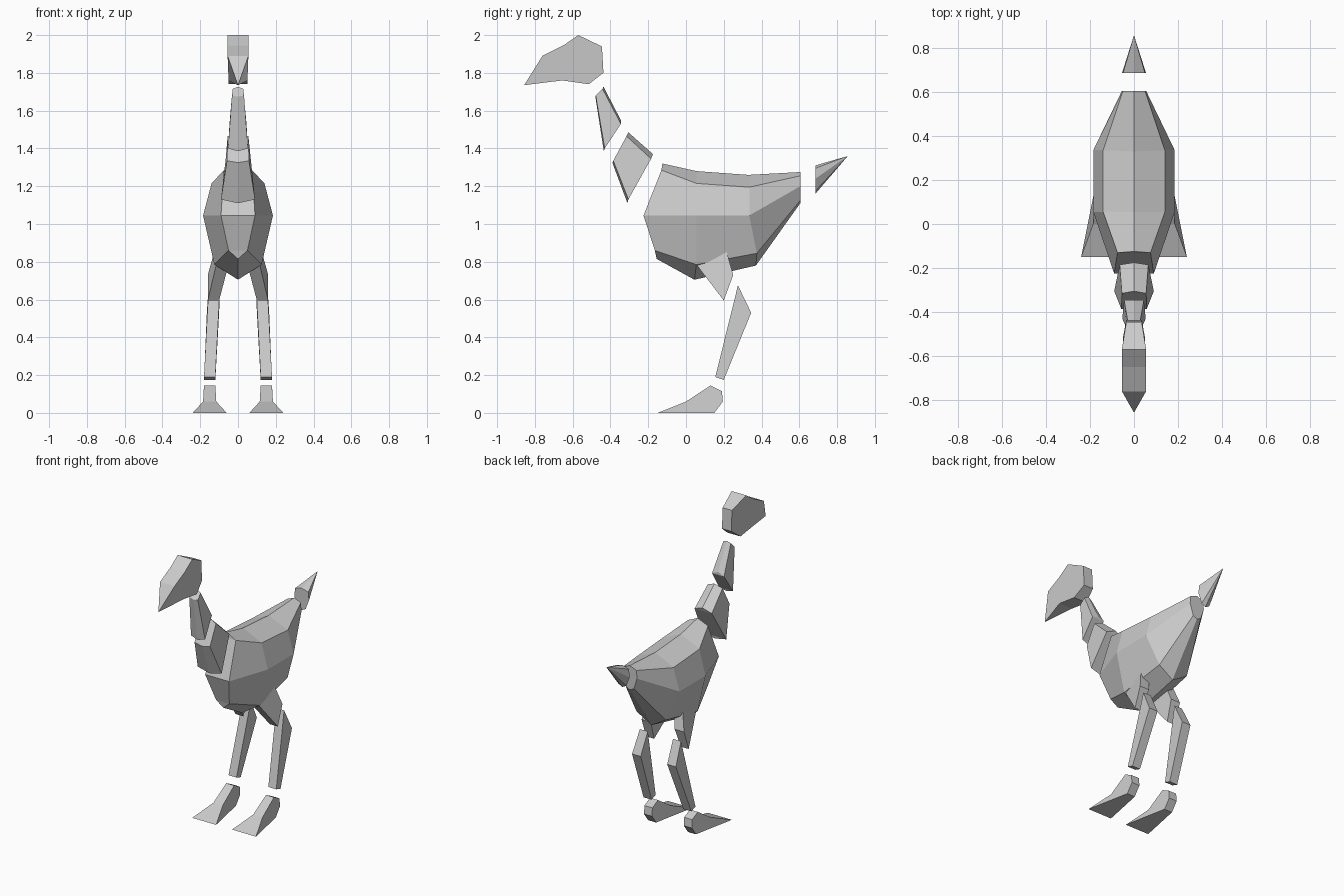
import bpy, bmesh

if "Cube" in bpy.data.objects:
    bpy.data.objects.remove(bpy.data.objects["Cube"])

grey = bpy.data.materials.new("plain grey")
grey.diffuse_color = (0.6, 0.6, 0.6, 1)
grey.use_nodes = True
grey.node_tree.nodes["Principled BSDF"].inputs["Base Color"].default_value = grey.diffuse_color


def finish(name, verts, faces):
    """Make a flat-shaded object, welding doubled points and fixing normals."""
    mesh = bpy.data.meshes.new(name)
    mesh.from_pydata(verts, [], faces)
    bm = bmesh.new()
    bm.from_mesh(mesh)
    bmesh.ops.remove_doubles(bm, verts=bm.verts, dist=0.0005)
    bmesh.ops.recalc_face_normals(bm, faces=bm.faces)
    bm.to_mesh(mesh)
    bm.free()
    mesh.materials.append(grey)
    obj = bpy.data.objects.new(name, mesh)
    bpy.context.collection.objects.link(obj)
    return obj


def slab(name, profile, side=1):
    """Side profile of (y, z, inner x, outer x) points, closed on both sides."""
    n = len(profile)
    verts = [(side * p[2], p[0], p[1]) for p in profile]
    verts += [(side * p[3], p[0], p[1]) for p in profile]
    faces = [list(range(n)), list(range(n, 2 * n))]
    faces += [(i, (i + 1) % n, n + (i + 1) % n, n + i) for i in range(n)]
    return finish(name, verts, faces)


def loft(name, rings):
    """Join half rings of (x, y, z) running centre to centre, mirrored in x."""
    m = len(rings[0])
    verts, faces = [], []
    for ring in rings:
        verts += ring + [(-x, y, z) for x, y, z in ring[-2:0:-1]]
    n = 2 * m - 2
    for r in range(len(rings) - 1):
        for i in range(n):
            a, b = r * n + i, r * n + (i + 1) % n
            faces.append((a, b, b + n, a + n))
    # end caps as rows running from side to side
    for base in (0, (len(rings) - 1) * n):
        for i in range(m - 1):
            row = [base + i, base + i + 1, base + (n - i - 1) % n, base + (n - i) % n]
            faces.append(list(dict.fromkeys(row)))
    return finish(name, verts, faces)


# Body: front to rear
loft("body", [
    [(0, -.125, 1.32), (.075, -.13, 1.285), (.09, -.225, 1.045), (.05, -.165, .86), (0, -.155, .815)],
    [(0, .055, 1.28), (.14, .055, 1.215), (.185, .055, 1.045), (.125, .055, .785), (0, .045, .705)],
    [(0, .33, 1.26), (.14, .335, 1.195), (.185, .335, 1.045), (.11, .375, .845), (0, .37, .78)],
    [(0, .605, 1.275), (.05, .605, 1.255), (.055, .605, 1.20), (.03, .605, 1.125), (0, .605, 1.11)],
])

# Tail spike
tip = [(0, .857, 1.36)] * 5
loft("tail", [
    [(0, .685, 1.31), (.05, .685, 1.295), (.055, .685, 1.24), (.03, .685, 1.175), (0, .685, 1.16)],
    tip,
])

# Neck segments
loft("lower_neck", [
    [(0, -.31, 1.11), (.09, -.305, 1.13), (.065, -.185, 1.345), (0, -.175, 1.37)],
    [(0, -.39, 1.325), (.058, -.385, 1.335), (.055, -.315, 1.465), (0, -.305, 1.485)],
])
loft("upper_neck", [
    [(0, -.435, 1.385), (.053, -.43, 1.40), (.045, -.345, 1.53), (0, -.345, 1.55)],
    [(0, -.48, 1.675), (.032, -.478, 1.68), (.028, -.442, 1.715), (0, -.437, 1.727)],
])

# Head with pointed beak
head = [(-.857, 1.735, 0), (-.76, 1.89, .055), (-.65, 1.945, .055), (-.57, 2.0, .055),
        (-.445, 1.94, .035), (-.437, 1.80, .035), (-.515, 1.74, .05), (-.655, 1.76, .05)]
slab("head", [(y, z, -w, w) for y, z, w in head])

# Legs
for label, s in (("right", 1), ("left", -1)):
    slab(label + "_thigh", [(.055, .785, .05, .115), (.215, .855, .06, .125),
                            (.25, .73, .09, .16), (.2, .595, .10, .16)], s)
    slab(label + "_shin", [(.275, .675, .095, .155), (.345, .53, .10, .165),
                           (.2, .175, .12, .18), (.155, .19, .12, .18)], s)
    slab(label + "_foot", [(-.15, 0, .06, .24), (0, .06, .115, .185), (.13, .145, .12, .18),
                           (.19, .115, .12, .18), (.195, .06, .12, .18), (.15, 0, .12, .18)], s)
